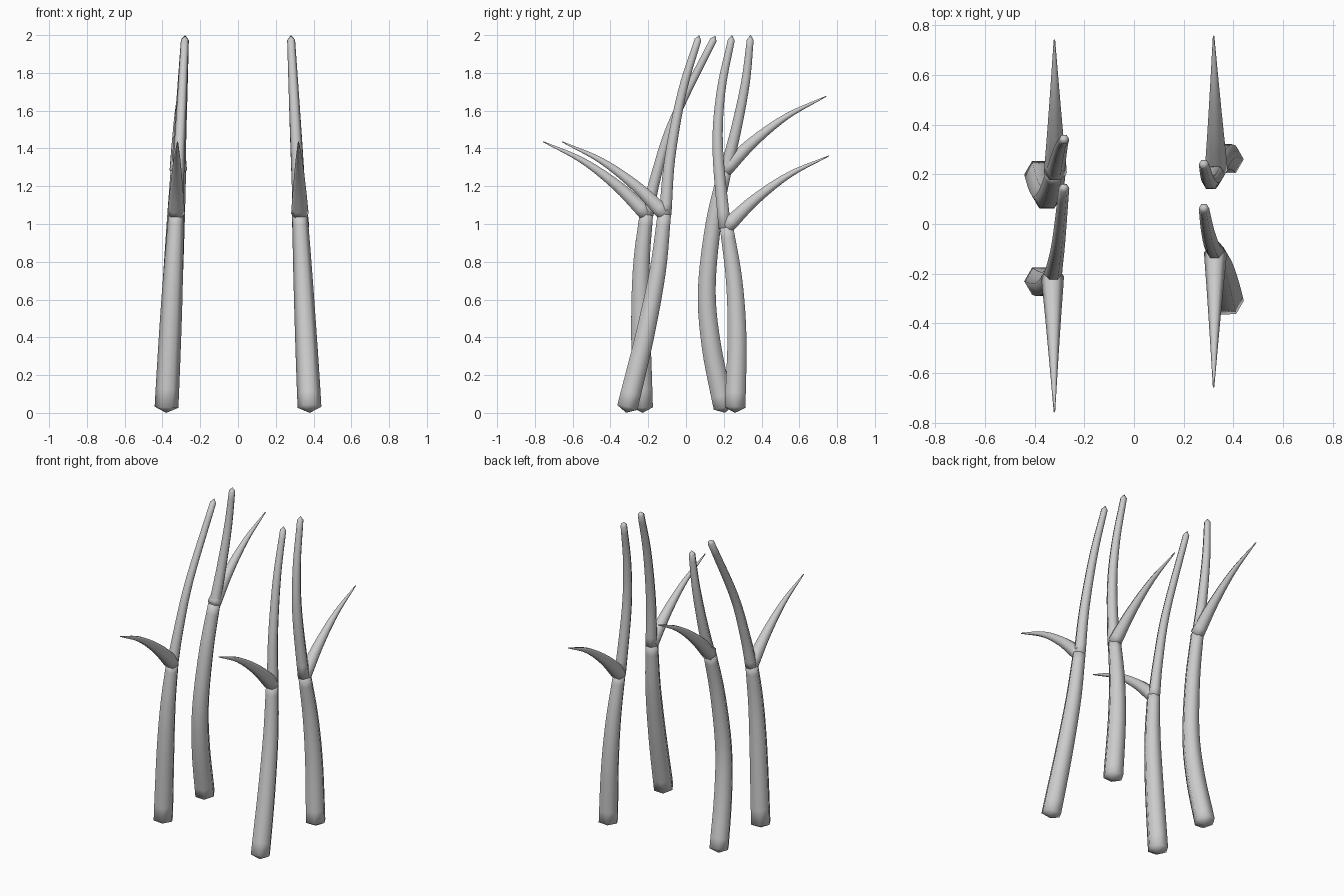
import bpy, bmesh, math
from mathutils import Vector

cube = bpy.data.objects.get("Cube")
if cube:
    bpy.data.objects.remove(cube, do_unlink=True)

SIDES = 6
STEPS = 5

grey = bpy.data.materials.new("light_grey")
grey.use_nodes = True
grey.diffuse_color = (0.6, 0.6, 0.6, 1)
grey.node_tree.nodes["Principled BSDF"].inputs["Base Color"].default_value = (0.6, 0.6, 0.6, 1)


def spline(pts):
    """Smooth path through the points (Catmull-Rom)."""
    p = [2 * pts[0] - pts[1]] + pts + [2 * pts[-1] - pts[-2]]
    path = []
    for a, b, c, d in zip(p, p[1:], p[2:], p[3:]):
        for i in range(STEPS):
            t = i / STEPS
            path.append(0.5 * (2 * b + (c - a) * t + (2 * a - 5 * b + 4 * c - d) * t**2
                               + (3 * b - a - 3 * c + d) * t**3))
    return path + [pts[-1]]


def tube(name, pts, r_start, r_end, cap_start, cap_end, power=1.0):
    """Tapered six-sided tube with a shallow cone on each end."""
    path = spline(pts)
    n = len(path) - 1
    bm = bmesh.new()
    rings = []
    for i, c in enumerate(path):
        tan = (path[min(i + 1, n)] - path[max(i - 1, 0)]).normalized()
        v = tan.cross(Vector((1, 0, 0))).normalized()
        u = v.cross(tan)
        r = r_start + (r_end - r_start) * (i / n) ** power
        ring = []
        for k in range(SIDES):
            a = math.tau * k / SIDES
            ring.append(bm.verts.new(c + r * (u * math.cos(a) + v * math.sin(a))))
        rings.append(ring)
        if i == 0:
            first = bm.verts.new(c - tan * cap_start)
        if i == n:
            last = bm.verts.new(c + tan * cap_end)
    for k in range(SIDES):
        j = (k + 1) % SIDES
        for lo, hi in zip(rings, rings[1:]):
            bm.faces.new((lo[k], lo[j], hi[j], hi[k]))
        bm.faces.new((first, rings[0][j], rings[0][k]))
        bm.faces.new((last, rings[-1][k], rings[-1][j]))
    bmesh.ops.recalc_face_normals(bm, faces=bm.faces)
    for f in bm.faces:
        f.smooth = True
    me = bpy.data.meshes.new(name)
    bm.to_mesh(me)
    bm.free()
    me.materials.append(grey)
    bpy.context.collection.objects.link(bpy.data.objects.new(name, me))


def lean(side, y, z):
    """Every stalk leans inwards at the same rate."""
    return Vector((side * (0.38 - 0.05 * z), y, z))


# place, side, lower path, upper path, thorn tip (all y, z)
stalks = [
    ("front_left", 1,
     [(-.31, .03), (-.22, .4), (-.15, .75), (-.115, 1.05)],
     [(-.11, 1.05), (-.085, 1.35), (-.02, 1.7), (.063, 1.975)], (-.655, 1.435)),
    ("front_right", -1,
     [(-.23, .03), (-.24, .5), (-.235, .8), (-.21, 1.05)],
     [(-.205, 1.05), (-.16, 1.25), (-.065, 1.55), (.145, 1.975)], (-.755, 1.435)),
    ("back_left", 1,
     [(.26, .03), (.27, .4), (.255, .7), (.215, .98)],
     [(.205, .98), (.168, 1.4), (.185, 1.7), (.24, 1.975)], (.755, 1.36)),
    ("back_right", -1,
     [(.2, .03), (.135, .35), (.11, .65), (.145, 1.0), (.205, 1.28)],
     [(.21, 1.28), (.265, 1.5), (.315, 1.75), (.34, 1.975)], (.74, 1.675)),
]

for place, side, lower, upper, tip in stalks:
    tube("lower_stalk_" + place, [lean(side, *p) for p in lower], .063, .041, .03, .015, 1.3)
    tube("upper_stalk_" + place, [lean(side, *p) for p in upper], .038, .021, .015, .025)
    # thorn arching up and away from the joint
    base = lean(side, *lower[-1]) + Vector((0, 0, .005))
    end = Vector((side * .32, *tip))
    span = end - base
    near = base + span * .28 + Vector((0, 0, .04))
    far = base + span * .62 + Vector((0, 0, .045))
    tube("thorn_" + place, [base, near, far, end], .046, .003, .018, .003, 1.1)
